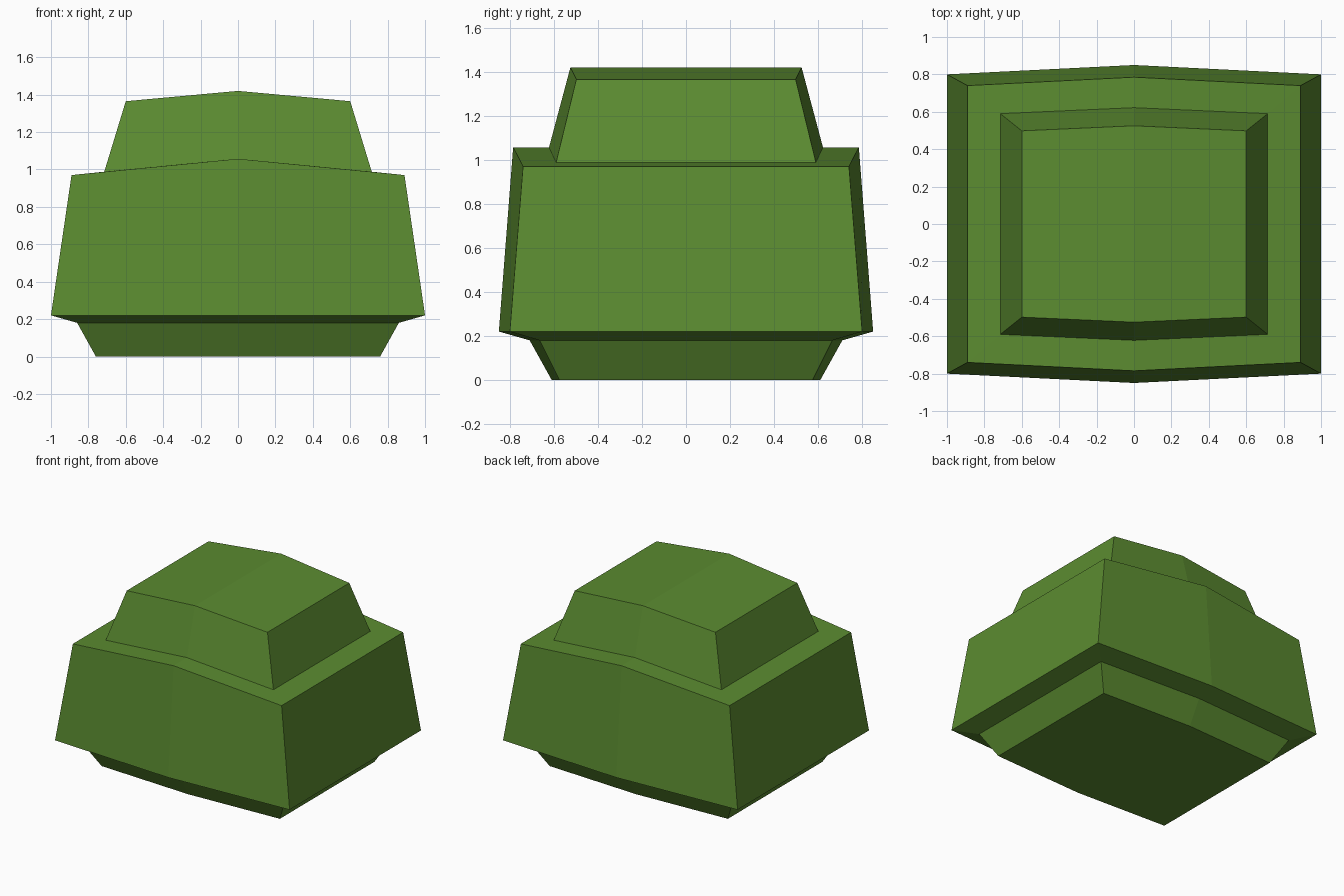
import bpy, bmesh

if "Cube" in bpy.data.objects:
    bpy.data.objects.remove(bpy.data.objects["Cube"])

green = bpy.data.materials.new("leaf green")
green.diffuse_color = (0.105, 0.26, 0.03, 1)
green.use_nodes = True
green.node_tree.nodes["Principled BSDF"].inputs["Base Color"].default_value = green.diffuse_color

# Stacked outlines: half width, corner depth, middle depth, corner height, middle height
RINGS = [
    (0.76, 0.575, 0.61, 0.0, 0.0),       # foot
    (0.86, 0.665, 0.71, 0.18, 0.18),     # top of the foot
    (1.0, 0.80, 0.85, 0.22, 0.22),       # widest rim
    (0.89, 0.74, 0.785, 0.97, 1.057),    # shoulder
    (0.715, 0.59, 0.622, 0.988, 1.057),  # base of the cap
    (0.60, 0.498, 0.525, 1.365, 1.42),   # roof
]


def ring_verts(bm, x, yc, ym, zc, zm):
    """Six-sided outline, bowed at the middle of front and back."""
    pts = [(-x, -yc, zc), (0, -ym, zm), (x, -yc, zc),
           (x, yc, zc), (0, ym, zm), (-x, yc, zc)]
    return [bm.verts.new(p) for p in pts]


# Loft the whole bush through its outlines
bm = bmesh.new()
rings = [ring_verts(bm, *r) for r in RINGS]
for low, high in zip(rings, rings[1:]):
    for i in range(6):
        j = (i + 1) % 6
        bm.faces.new((low[i], low[j], high[j], high[i]))

# Flat underside and ridged roof in two halves
bm.faces.new(rings[0][::-1])
a = rings[-1]
bm.faces.new((a[0], a[1], a[4], a[5]))
bm.faces.new((a[1], a[2], a[3], a[4]))
bmesh.ops.recalc_face_normals(bm, faces=bm.faces)

mesh = bpy.data.meshes.new("bush")
bm.to_mesh(mesh)
bm.free()
mesh.materials.append(green)
bush = bpy.data.objects.new("bush", mesh)
bpy.context.collection.objects.link(bush)
